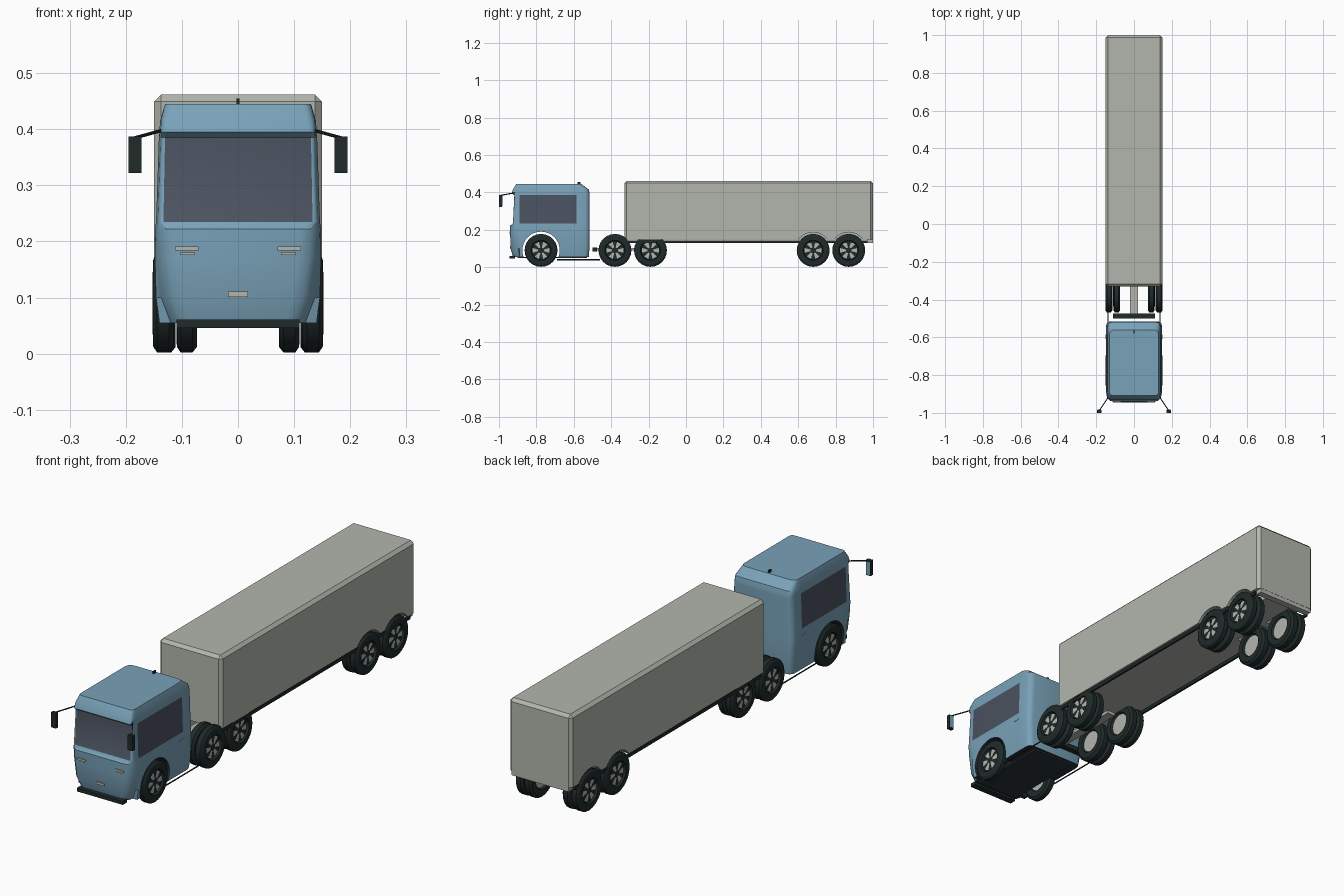
import bpy, bmesh, math
from mathutils import Vector

if "Cube" in bpy.data.objects:
    bpy.data.objects.remove(bpy.data.objects["Cube"])


def material(name, rgb):
    m = bpy.data.materials.new(name)
    m.diffuse_color = (*rgb, 1)
    m.use_nodes = True
    m.node_tree.nodes["Principled BSDF"].inputs["Base Color"].default_value = m.diffuse_color
    return m


BLUE = material("cab blue", (0.19, 0.36, 0.48))
GREY = material("trailer grey", (0.45, 0.47, 0.42))
GLASS = material("dark glass", (0.07, 0.085, 0.115))
BLACK = material("tyre black", (0.014, 0.023, 0.023))
FLOOR = material("floor dark", (0.025, 0.032, 0.042))
PALE = material("pale metal", (0.46, 0.46, 0.42))


def finish(name, bm, mats):
    bmesh.ops.recalc_face_normals(bm, faces=bm.faces)
    me = bpy.data.meshes.new(name)
    bm.to_mesh(me)
    bm.free()
    for m in mats:
        me.materials.append(m)
    ob = bpy.data.objects.new(name, me)
    bpy.context.collection.objects.link(ob)
    return ob


def box(name, lo, hi, mat):
    """Axis-aligned box between two corners."""
    bm = bmesh.new()
    bmesh.ops.create_cube(bm, size=1)
    for v in bm.verts:
        v.co = [l + (c + 0.5) * (h - l) for c, l, h in zip(v.co, lo, hi)]
    return finish(name, bm, [mat])


def pair(name, lo, hi, mat):
    """The same box on both sides of the centre line."""
    box(name + "_right", lo, hi, mat)
    box(name + "_left", (-hi[0], lo[1], lo[2]), (-lo[0], hi[1], hi[2]), mat)


def rod(name, a, b, r, mat, sides=6):
    a, b = Vector(a), Vector(b)
    bm = bmesh.new()
    bmesh.ops.create_cone(bm, cap_ends=True, segments=sides, radius1=r, radius2=r,
                          depth=(b - a).length)
    ob = finish(name, bm, [mat])
    ob.location = (a + b) / 2
    ob.rotation_euler = (b - a).to_track_quat('Z', 'Y').to_euler()
    return ob


def cut(target, cutter):
    cutter.hide_render = True
    cutter.hide_viewport = False
    mod = target.modifiers.new("cut", 'BOOLEAN')
    mod.object = cutter
    mod.solver = 'EXACT'
    bpy.context.view_layer.objects.active = target
    bpy.ops.object.modifier_apply(modifier=mod.name)
    bpy.data.objects.remove(cutter)


# Cab: stacked rounded outlines (z, front y, rear y, front half width, half width, corner radius)
RINGS = [
    (0.055, -0.925, -0.520, 0.120, 0.140, 0.035),
    (0.100, -0.938, -0.516, 0.137, 0.146, 0.040),
    (0.170, -0.940, -0.515, 0.145, 0.148, 0.040),
    (0.222, -0.940, -0.515, 0.146, 0.148, 0.035),
    (0.235, -0.925, -0.515, 0.143, 0.146, 0.010),
    (0.385, -0.918, -0.515, 0.138, 0.141, 0.008),
    (0.395, -0.932, -0.515, 0.138, 0.140, 0.012),
    (0.415, -0.926, -0.520, 0.137, 0.139, 0.014),
    (0.445, -0.907, -0.560, 0.130, 0.130, 0.015),
]


def outline(z, yf, yr, wf, w, rc):
    def arc(cx, cy, r, start):
        return [(cx + r * math.cos(math.radians(start + 30 * k)),
                 cy + r * math.sin(math.radians(start + 30 * k)), z) for k in range(4)]
    rr = 0.025
    split = min(-0.585, yr - rr - 0.005)
    return (arc(-wf + rc, yf + rc, rc, 180) + arc(wf - rc, yf + rc, rc, 270)
            + [(w, -0.89, z), (w, split, z)]
            + arc(w - rr, yr - rr, rr, 0) + arc(-w + rr, yr - rr, rr, 90)
            + [(-w, split, z), (-w, -0.89, z)])


bm = bmesh.new()
loops = [[bm.verts.new(p) for p in outline(*r)] for r in RINGS]
n = len(loops[0])
for j in range(len(loops) - 1):
    for i in range(n):
        k = (i + 1) % n
        f = bm.faces.new((loops[j][i], loops[j][k], loops[j + 1][k], loops[j + 1][i]))
        if j == 4 and i in (3, 8, 18):  # windscreen and side windows
            f.material_index = 1
bm.faces.new(loops[-1])
bm.faces.new(loops[0]).material_index = 2
cab = finish("cab", bm, [BLUE, GLASS, FLOOR])
cut(cab, rod("arch_cutter", (-0.3, -0.775, 0.09), (0.3, -0.775, 0.09), 0.1, FLOOR, 32))
box("cab_floor", (-0.1, -0.90, 0.048), (0.1, -0.53, 0.055), FLOOR)

# Cab front details
box("bumper", (-0.11, -0.945, 0.046), (0.11, -0.915, 0.061), BLACK)
pair("headlight", (0.07, -0.944, 0.184), (0.112, -0.936, 0.191), PALE)
pair("lower_light", (0.077, -0.943, 0.176), (0.103, -0.936, 0.180), PALE)
box("front_plate", (-0.018, -0.942, 0.101), (0.018, -0.935, 0.111), PALE)
pair("door_handle", (0.146, -0.61, 0.203), (0.150, -0.585, 0.207), PALE)
box("roof_aerial", (-0.003, -0.58, 0.440), (0.003, -0.565, 0.455), BLACK)

# Mirrors
pair("mirror", (0.172, -1.0, 0.322), (0.195, -0.984, 0.387), BLACK)
pair("mirror_glass", (0.174, -0.985, 0.326), (0.193, -0.982, 0.383), BLUE)
for s, side in ((1, "right"), (-1, "left")):
    rod("mirror_arm_" + side, (s * 0.135, -0.915, 0.398), (s * 0.186, -0.992, 0.384),
        0.003, BLACK)
    rod("side_rod_" + side, (s * 0.137, -0.69, 0.04), (s * 0.137, -0.46, 0.04), 0.003, BLACK)

# Tractor frame
box("frame_beam", (-0.02, -0.485, 0.09), (0.02, -0.15, 0.104), GREY)
box("frame_crossbar", (-0.11, -0.50, 0.085), (0.11, -0.475, 0.106), BLACK)

# Trailer: box with chamfered upper and upright edges
trailer = box("trailer", (-0.15, -0.33, 0.148), (0.15, 1.0, 0.462), GREY)
bm = bmesh.new()
bm.from_mesh(trailer.data)
edges = [e for e in bm.edges if max(v.co.z for v in e.verts) > 0.4]
bmesh.ops.bevel(bm, geom=edges, offset=0.013, segments=1, affect='EDGES')
bm.to_mesh(trailer.data)
bm.free()
for y in (0.68, 0.87):
    for s in (1, -1):
        cut(trailer, rod("well_cutter", (s * 0.065, y, 0.09), (s * 0.2, y, 0.09), 0.097, GREY, 32))
box("trailer_tail_sill", (-0.137, 0.97, 0.13), (0.137, 0.999, 0.15), GREY)
pair("trailer_rail", (0.138, -0.33, 0.129), (0.147, 0.97, 0.143), BLACK)
pair("tail_light", (0.112, 0.995, 0.152), (0.132, 1.0, 0.159), PALE)


# Wheels: turned tyre with dished hubs and pale spokes on the outer face
def wheel_mesh(width, spokes):
    bm = bmesh.new()
    seg = 24
    prof = [(0, -0.009), (0.05, -0.009), (0.054, 0), (0.078, -0.001), (0.088, -0.008),
            (0.088, 0.008 - width), (0.078, -width), (0.052, -width), (0.047, 0.008 - width),
            (0, 0.008 - width)]
    rows = [[bm.verts.new((x, r * math.cos(t), r * math.sin(t)))
             for t in (2 * math.pi * k / seg for k in range(seg))] for r, x in prof]
    for j in range(len(rows) - 1):
        for k in range(seg):
            m = (k + 1) % seg
            f = bm.faces.new((rows[j][k], rows[j][m], rows[j + 1][m], rows[j + 1][k]))
            f.material_index = int(j == len(rows) - 2)
    bmesh.ops.remove_doubles(bm, verts=bm.verts, dist=1e-5)
    if spokes:
        for k in range(6):
            a = math.pi / 3 * k
            pts = [(r, a + d) for r, d in ((0.016, -0.3), (0.047, -0.27), (0.047, 0.27), (0.016, 0.3))]
            f = bm.faces.new([bm.verts.new((-0.006, r * math.cos(t), r * math.sin(t)))
                              for r, t in pts])
            f.material_index = 1
    ob = finish("wheel_pattern", bm, [BLACK, PALE])
    me = ob.data
    for p in me.polygons:  # spokes face outward
        if p.material_index and abs(p.center.x + 0.006) < 1e-4 and p.normal.x < 0:
            p.flip()
    bpy.data.objects.remove(ob)
    return me


outer, inner = wheel_mesh(0.037, True), wheel_mesh(0.037, False)


def wheel(name, mesh, s, x, y):
    ob = bpy.data.objects.new(name, mesh)
    bpy.context.collection.objects.link(ob)
    ob.location = (s * x, y, 0.09)
    ob.rotation_euler.z = 0 if s > 0 else math.pi


for s, side in ((1, "right"), (-1, "left")):
    wheel("front_wheel_" + side, outer, s, 0.152, -0.775)
    for i, (y, x) in enumerate(((-0.38, 0.152), (-0.19, 0.148), (0.68, 0.152), (0.87, 0.152))):
        wheel(f"outer_wheel_{i + 1}_{side}", outer, s, x, y)
        wheel(f"inner_wheel_{i + 1}_{side}", inner, s, 0.11, y)

# Smooth shading with crisp edges
bpy.ops.object.select_all(action='SELECT')
bpy.context.view_layer.objects.active = cab
bpy.ops.object.shade_smooth_by_angle(angle=math.radians(32))
